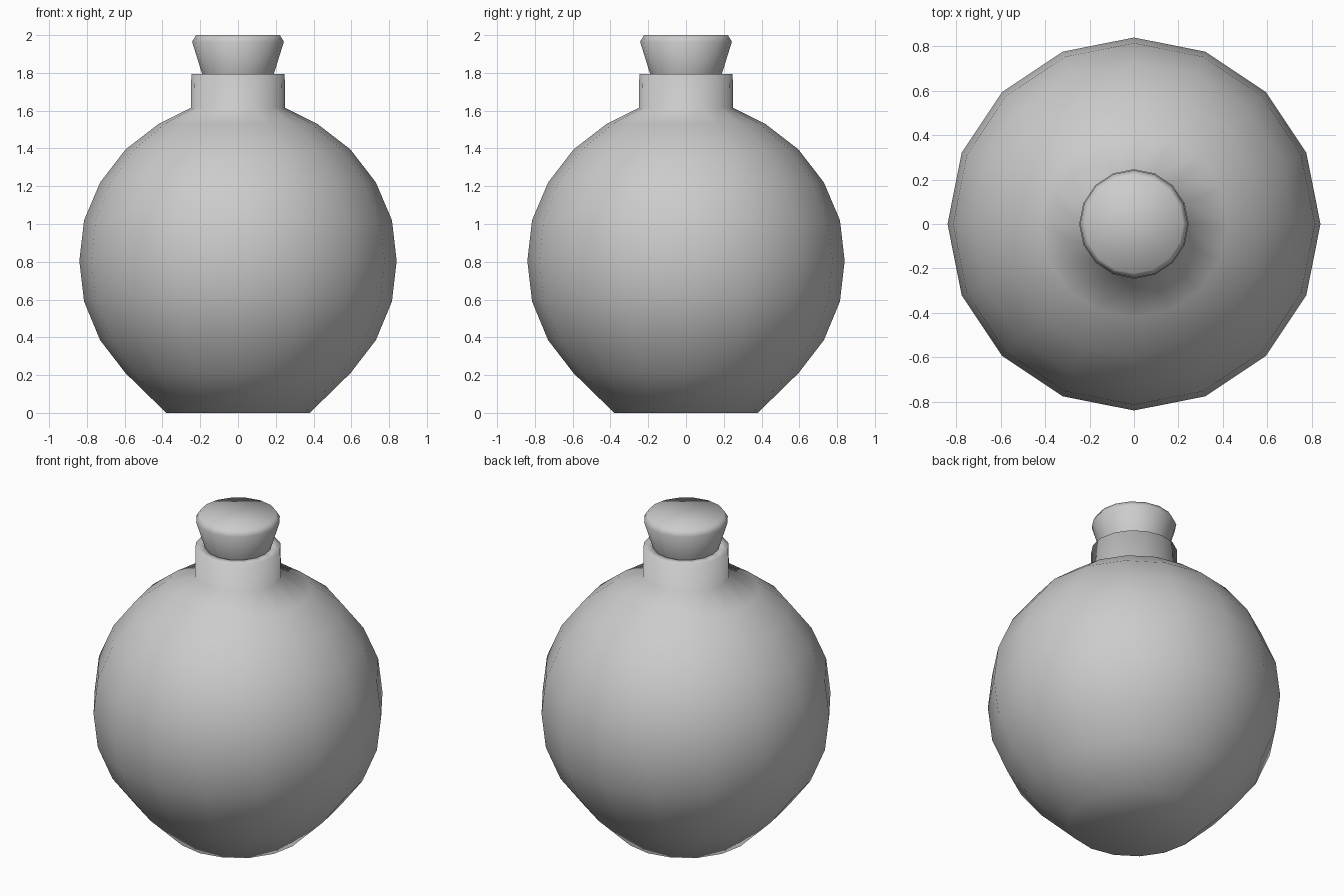
import bpy, bmesh
from math import cos, sin, tau

if "Cube" in bpy.data.objects:
    bpy.data.objects.remove(bpy.data.objects["Cube"])

SIDES = 16


def lathe(name, profile):
    """Revolve (radius, z) points around z, capping both ends."""
    bm = bmesh.new()
    rings = [[bm.verts.new((r * cos(tau * i / SIDES), r * sin(tau * i / SIDES), z))
              for i in range(SIDES)] for r, z in profile]
    for low, high in zip(rings, rings[1:]):
        for i in range(SIDES):
            j = (i + 1) % SIDES
            bm.faces.new((low[i], low[j], high[j], high[i]))
    bm.faces.new(rings[0][::-1])
    bm.faces.new(rings[-1])
    for f in bm.faces:
        f.smooth = True
    mesh = bpy.data.meshes.new(name)
    bm.to_mesh(mesh)
    bm.free()
    obj = bpy.data.objects.new(name, mesh)
    bpy.context.collection.objects.link(obj)
    return obj


# Round flask with flat base, short neck and rim turning inward
lathe("flask", [(0.38, 0), (0.595, 0.21), (0.73, 0.385), (0.815, 0.59),
                (0.84, 0.805), (0.815, 1.02), (0.73, 1.22), (0.595, 1.395),
                (0.42, 1.53), (0.25, 1.615), (0.247, 1.795),
                (0.18, 1.795), (0.17, 1.70)])

# Tapered stopper with bevelled top, seated in the neck
lathe("stopper", [(0.165, 1.72), (0.19, 1.795), (0.243, 1.965), (0.222, 2.0)])
